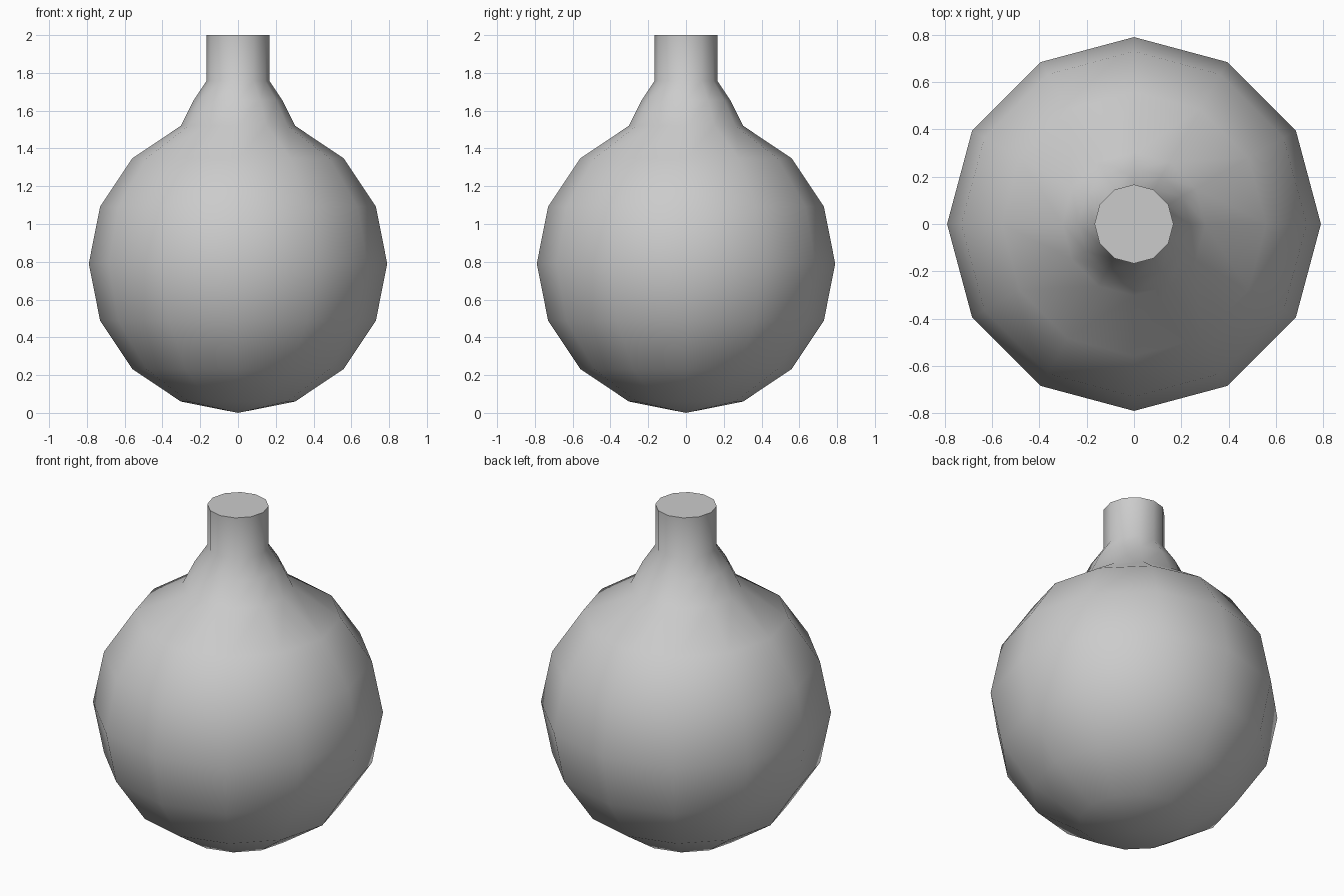
import bpy, bmesh, math

if "Cube" in bpy.data.objects:
    bpy.data.objects.remove(bpy.data.objects["Cube"])

SIDES = 12
R, CZ = 0.79, 0.79

# Profile: round bulb (22.5 degree steps), flared shoulder, straight neck
profile = [(R * math.sin(math.radians(22.5 * i)), CZ - R * math.cos(math.radians(22.5 * i)))
           for i in range(1, 8)]
profile += [(0.235, 1.655), (0.167, 1.757), (0.167, 2.0)]

bm = bmesh.new()
rings = [[bm.verts.new((r * math.cos(2 * math.pi * k / SIDES),
                        r * math.sin(2 * math.pi * k / SIDES), z)) for k in range(SIDES)]
         for r, z in profile]

# Pointed bottom, side bands and flat lid
tip = bm.verts.new((0, 0, 0))
for k in range(SIDES):
    n = (k + 1) % SIDES
    bm.faces.new((tip, rings[0][n], rings[0][k]))
    for a, b in zip(rings, rings[1:]):
        bm.faces.new((a[k], a[n], b[n], b[k]))
bm.faces.new(rings[-1])
bmesh.ops.recalc_face_normals(bm, faces=bm.faces[:])

mesh = bpy.data.meshes.new("round_flask")
bm.to_mesh(mesh)
bm.free()
flask = bpy.data.objects.new("round_flask", mesh)
bpy.context.collection.objects.link(flask)

# Smooth glass with a crisp lid edge
bpy.context.view_layer.objects.active = flask
flask.select_set(True)
bpy.ops.object.shade_smooth_by_angle(angle=math.radians(60))
